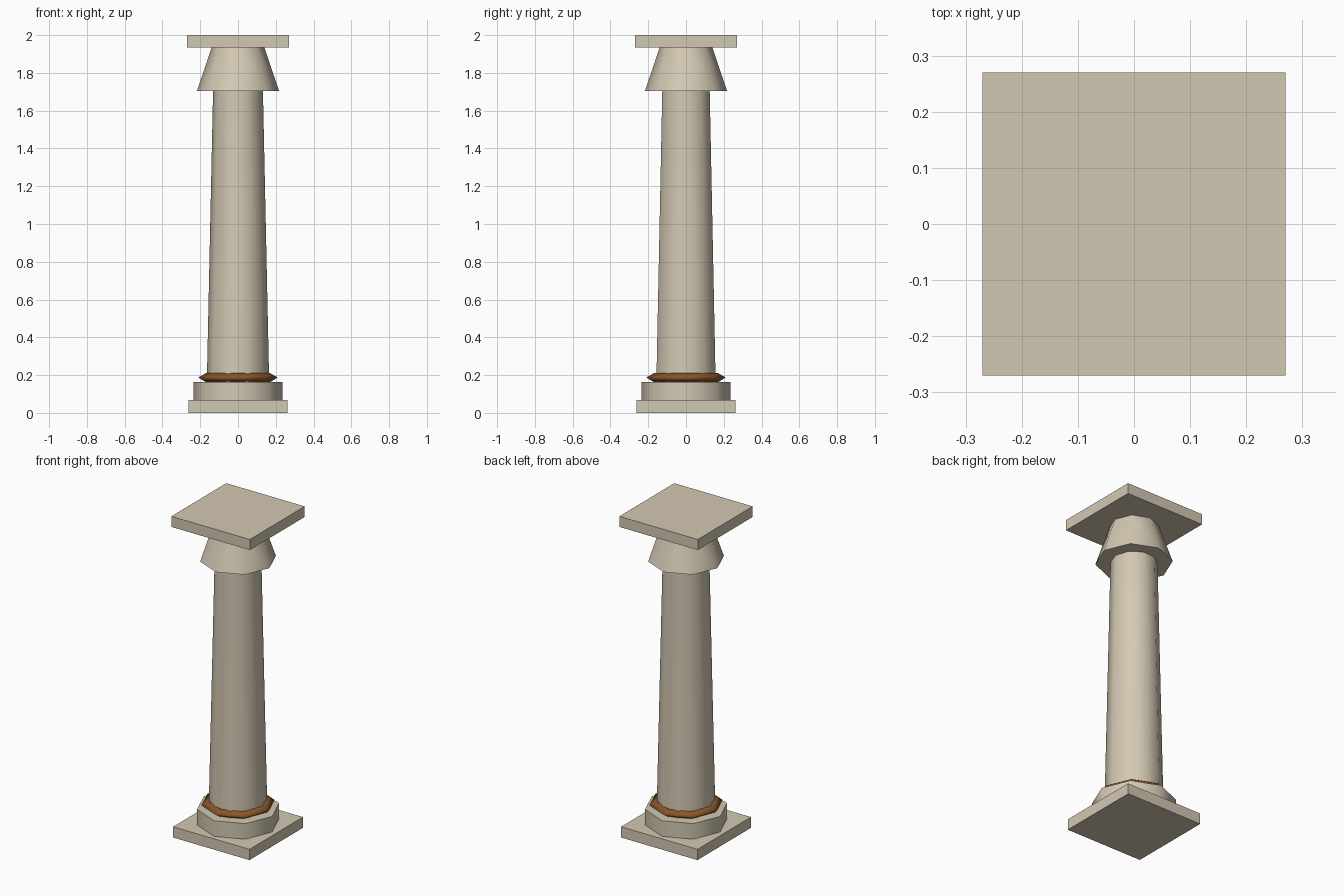
import bpy
import math

cube = bpy.data.objects.get("Cube")
if cube:
    bpy.data.objects.remove(cube, do_unlink=True)


def make_material(name, colour):
    mat = bpy.data.materials.new(name)
    mat.use_nodes = True
    mat.diffuse_color = colour
    for node in mat.node_tree.nodes:
        if node.type == 'BSDF_PRINCIPLED':
            node.inputs["Base Color"].default_value = colour
            node.inputs["Roughness"].default_value = 0.8
    return mat


stone = make_material("pale stone", (0.65, 0.58, 0.45, 1))
bronze = make_material("brown bronze", (0.26, 0.095, 0.022, 1))


def finish(name, mat, smooth_angle=None):
    """Name and colour the active object, optionally smoothing its sides."""
    obj = bpy.context.object
    obj.name = name
    obj.data.materials.append(mat)
    bpy.ops.object.transform_apply(location=False, rotation=True, scale=True)
    if smooth_angle:
        bpy.ops.object.shade_smooth_by_angle(angle=math.radians(smooth_angle))
    return obj


def slab(name, half, z0, z1):
    bpy.ops.mesh.primitive_cube_add(size=1, location=(0, 0, (z0 + z1) / 2))
    bpy.context.object.scale = (half * 2, half * 2, z1 - z0)
    finish(name, stone)


def drum(name, sides, r0, r1, z0, z1):
    """Tapered prism with one corner on the +x axis."""
    bpy.ops.mesh.primitive_cone_add(
        vertices=sides, radius1=r0, radius2=r1, depth=z1 - z0,
        location=(0, 0, (z0 + z1) / 2), rotation=(0, 0, math.pi / 2))
    finish(name, stone, 50)


# Base
slab("base_plinth", 0.263, 0, 0.067)
drum("base_drum", 8, 0.235, 0.235, 0.067, 0.164)

# Decorative ring, flattened vertically
bpy.ops.mesh.primitive_torus_add(
    major_segments=8, minor_segments=4, major_radius=0.17,
    minor_radius=0.04, location=(0, 0, 0.187))
bpy.context.object.scale.z = 0.59
finish("base_ring", bronze, 180)

# Tapered shaft
drum("shaft", 10, 0.165, 0.132, 0.164, 1.705)

# Capital and top slab
drum("capital", 8, 0.217, 0.14, 1.705, 1.934)
slab("top_slab", 0.27, 1.934, 2.0)
